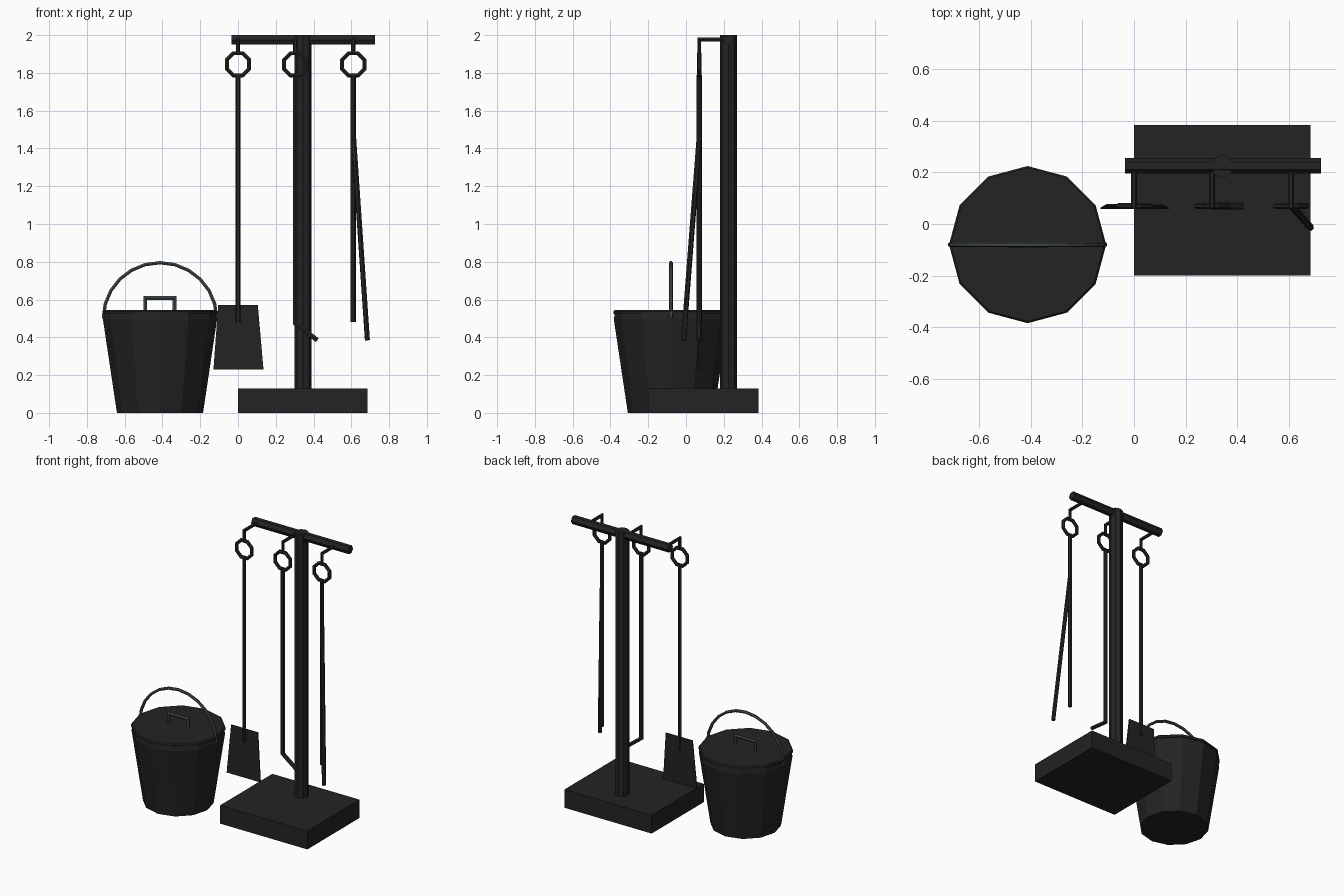
import bpy, bmesh, math
from mathutils import Vector

if "Cube" in bpy.data.objects:
    bpy.data.objects.remove(bpy.data.objects["Cube"])


def material(name, rgb):
    m = bpy.data.materials.new(name)
    m.diffuse_color = (*rgb, 1)
    m.use_nodes = True
    m.node_tree.nodes["Principled BSDF"].inputs["Base Color"].default_value = m.diffuse_color
    return m


IRON = material("black_iron", (0.017, 0.017, 0.017))
STEEL = material("grey_steel", (0.06, 0.075, 0.07))


def finish(name, bm, mat):
    bmesh.ops.recalc_face_normals(bm, faces=bm.faces)
    me = bpy.data.meshes.new(name)
    bm.to_mesh(me)
    bm.free()
    me.materials.append(mat)
    ob = bpy.data.objects.new(name, me)
    bpy.context.collection.objects.link(ob)
    return ob


def bridge(bm, rings, closed=False):
    """Join successive vertex rings with quads, capping open ends."""
    n = len(rings[0])
    pairs = list(zip(rings, rings[1:]))
    if closed:
        pairs.append((rings[-1], rings[0]))
    for a, b in pairs:
        for i in range(n):
            j = (i + 1) % n
            bm.faces.new((a[i], a[j], b[j], b[i]))
    if not closed:
        bm.faces.new(rings[0])
        bm.faces.new(rings[-1])


def tube(name, points, radius, mat=IRON, sides=6, side=(1, 0, 0), closed=False, turn=0.0):
    """Sweep a polygon along a planar path; 'side' is the normal of its plane."""
    pts = [Vector(p) for p in points]
    n, w = len(pts), Vector(side).normalized()
    bm = bmesh.new()
    rings = []
    for i, p in enumerate(pts):
        before = pts[i - 1] if i or closed else None
        after = pts[(i + 1) % n] if i < n - 1 or closed else None
        d1 = (p - before).normalized() if before is not None else (after - p).normalized()
        d2 = (after - p).normalized() if after is not None else d1
        t = (d1 + d2).normalized()
        u = w.cross(t).normalized()
        miter = 1 / max(0.5, t.dot(d2))
        ring = []
        for k in range(sides):
            a = turn + math.tau * k / sides
            ring.append(bm.verts.new(p + radius * (w * math.cos(a) + u * miter * math.sin(a))))
        rings.append(ring)
    bridge(bm, rings, closed)
    return finish(name, bm, mat)


def lathe(name, centre, profile, sides, mat=IRON):
    bm = bmesh.new()
    rings = [[bm.verts.new((centre[0] + r * math.cos(math.tau * k / sides),
                            centre[1] + r * math.sin(math.tau * k / sides), z))
              for k in range(sides)] for r, z in profile]
    bridge(bm, rings)
    return finish(name, bm, mat)


def prism(name, lower, upper, mat=IRON):
    bm = bmesh.new()
    bridge(bm, [[bm.verts.new(c) for c in lower], [bm.verts.new(c) for c in upper]])
    return finish(name, bm, mat)


def rect(x0, x1, y0, y1, z):
    return [(x0, y0, z), (x1, y0, z), (x1, y1, z), (x0, y1, z)]


# Stand: base slab, post and cross bar
prism("base", rect(0, 0.685, -0.2, 0.385, 0), rect(0, 0.685, -0.2, 0.385, 0.13))
lathe("post", (0.343, 0.224), [(0.045, 0.13), (0.045, 2.0)], 8)
tube("cross_bar", [(-0.035, 0.226, 1.975), (0.725, 0.226, 1.975)], 0.03, side=(0, 1, 0))

# Hooks and hanging rings
TOOL_Y = 0.07
for name, x in (("shovel", 0.0), ("poker", 0.303), ("tongs", 0.61)):
    tube(name + "_hook", [(x, 0.21, 1.977), (x, TOOL_Y, 1.977), (x, TOOL_Y, 1.905)], 0.011)
    loop = [(x + 0.064 * math.cos(a), TOOL_Y, 1.845 + 0.064 * math.sin(a))
            for a in (math.tau * (i + 0.5) / 8 for i in range(8))]
    tube(name + "_ring", loop, 0.012, side=(0, 1, 0), closed=True)

# Shovel
tube("shovel_rod", [(0, TOOL_Y, 1.79), (0, TOOL_Y, 0.48)], 0.014)
prism("shovel_blade", rect(-0.13, 0.135, 0.058, 0.064, 0.23),
      rect(-0.105, 0.105, 0.072, 0.078, 0.57))

# Poker with bent tip
tube("poker_rod", [(0.303, TOOL_Y, 1.79), (0.303, TOOL_Y, 0.475), (0.42, TOOL_Y, 0.385)],
     0.014, side=(0, 1, 0))

# Tongs: a straight arm and a splayed arm
tube("tongs_straight_arm", [(0.61, TOOL_Y, 1.79), (0.61, TOOL_Y, 0.48)], 0.014)
tube("tongs_splayed_arm", [(0.612, TOOL_Y, 1.46), (0.685, -0.013, 0.385)], 0.014,
     side=(0.75, 0.66, 0))

# Bucket and lid
BX, BY = -0.413, -0.08
lathe("bucket", (BX, BY), [(0.228, 0), (0.302, 0.495), (0.297, 0.525)], 12)
lathe("lid", (BX, BY), [(0.305, 0.524), (0.305, 0.538), (0.298, 0.545)], 12)

# Lid grip and carrying handle
tube("lid_grip", [(BX + dx, BY, z) for dx, z in
                  ((-0.077, 0.54), (-0.077, 0.608), (0.077, 0.608), (0.077, 0.54))],
     0.011, STEEL, side=(0, 1, 0))
arc = [(BX + 0.3 * math.cos(a), BY, 0.5 + 0.295 * math.sin(a))
       for a in (math.pi * i / 12 for i in range(13))]
tube("bucket_handle", arc, 0.01, STEEL, side=(0, 1, 0))
